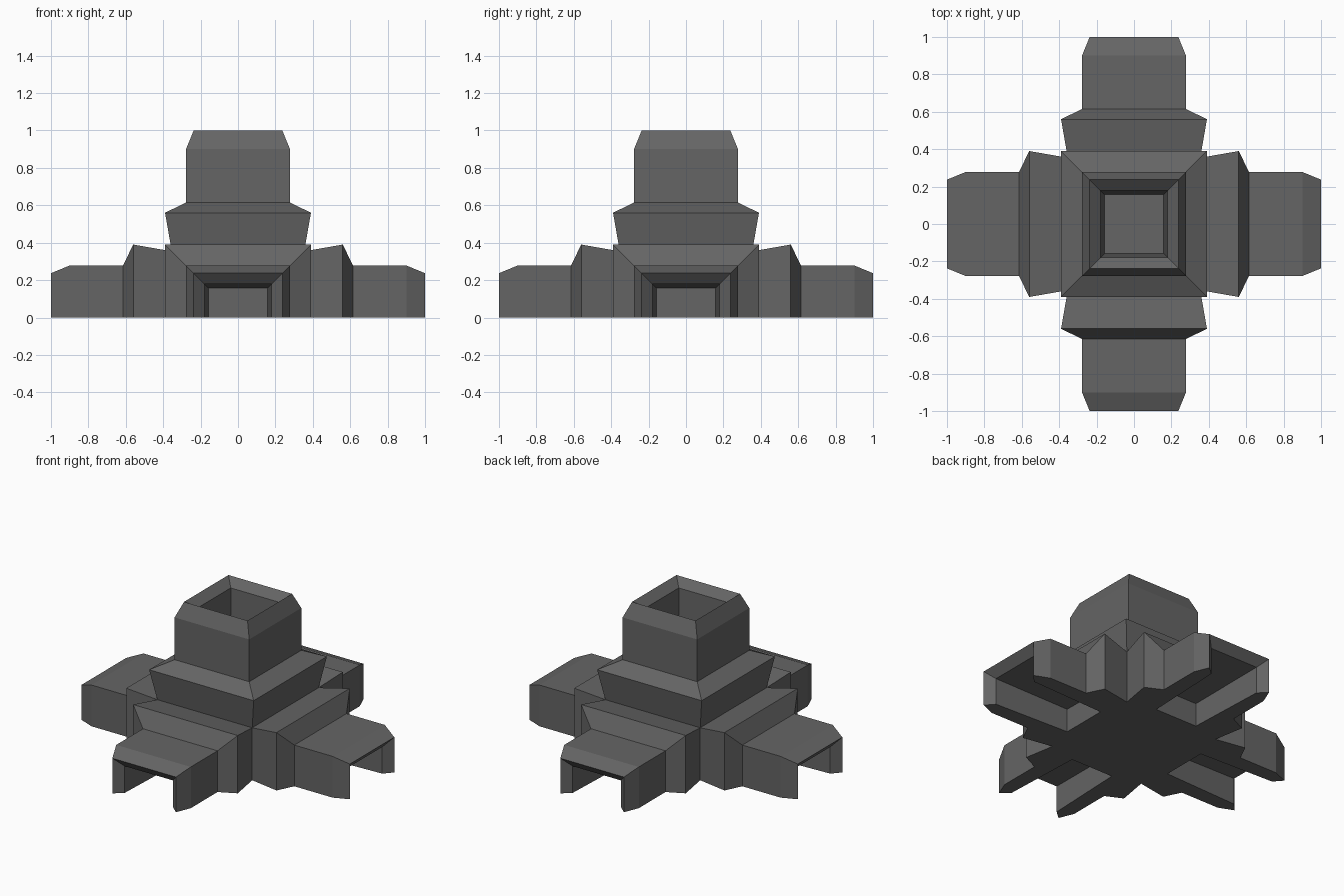
import bpy, bmesh
from mathutils import Vector

if "Cube" in bpy.data.objects:
    bpy.data.objects.remove(bpy.data.objects["Cube"])

# Arm profile: (distance from centre, half width of the square ring)
PROFILE = [(0.354, 0.354), (0.56, 0.39), (0.615, 0.278), (0.90, 0.278),
           (1.0, 0.237), (0.95, 0.18), (0.40, 0.158)]
CORNERS = [(1, 1), (-1, 1), (-1, -1), (1, -1)]
AXES = [Vector((1, 0, 0)), Vector((0, 1, 0)), Vector((0, 0, 1))]


def add_arm(bm, axis, u, v):
    """Flanged square socket: rings along the axis, ending in a recessed floor."""
    rings = [[bm.verts.new(axis * d + (u * a + v * b) * w) for a, b in CORNERS]
             for d, w in PROFILE]
    for lower, upper in zip(rings, rings[1:]):
        for i in range(4):
            j = (i + 1) % 4
            bm.faces.new((lower[i], lower[j], upper[j], upper[i]))
    bm.faces.new(rings[-1])


grey = bpy.data.materials.new("dark grey")
grey.diffuse_color = (0.13, 0.13, 0.13, 1)
grey.use_nodes = True
grey.node_tree.nodes["Principled BSDF"].inputs["Base Color"].default_value = grey.diffuse_color

# Six sockets welded around a common centre
bm = bmesh.new()
for k in range(3):
    for sign in (1, -1):
        add_arm(bm, AXES[k] * sign, AXES[(k + 1) % 3], AXES[(k + 2) % 3])
bmesh.ops.remove_doubles(bm, verts=bm.verts[:], dist=0.001)
bmesh.ops.recalc_face_normals(bm, faces=bm.faces[:])

# Cut in half at the ground and close the flat underside
bmesh.ops.bisect_plane(bm, geom=bm.verts[:] + bm.edges[:] + bm.faces[:],
                       plane_co=(0, 0, 0), plane_no=(0, 0, 1), clear_inner=True)
rim = [e for e in bm.edges if e.is_boundary]
bmesh.ops.holes_fill(bm, edges=rim, sides=0)
bmesh.ops.recalc_face_normals(bm, faces=bm.faces[:])

mesh = bpy.data.meshes.new("socket_junction")
bm.to_mesh(mesh)
bm.free()
mesh.materials.append(grey)
body = bpy.data.objects.new("socket_junction", mesh)
bpy.context.collection.objects.link(body)
